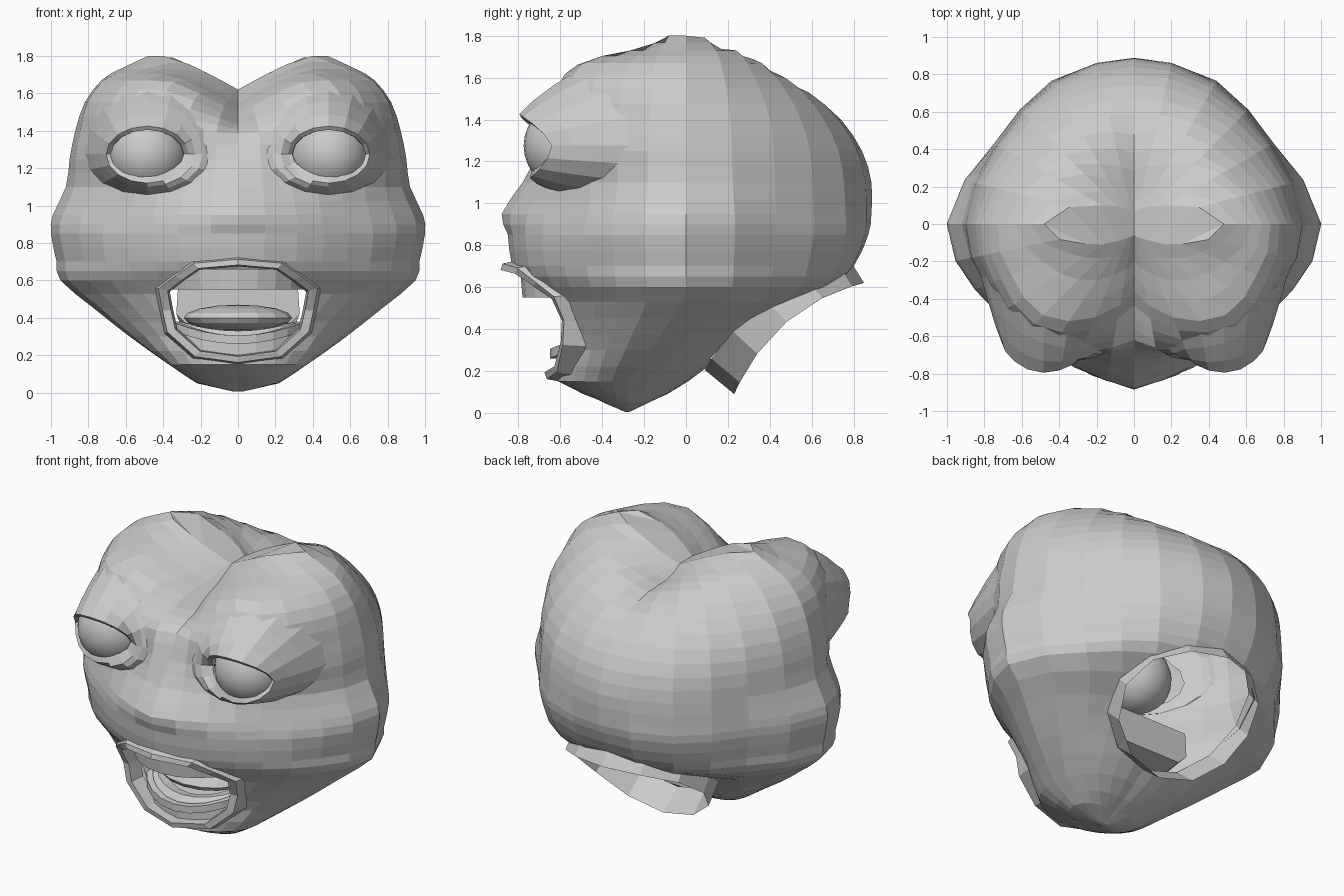
import bpy, bmesh
from math import sin, cos, pi, radians
from mathutils import Vector
from mathutils.bvhtree import BVHTree

if "Cube" in bpy.data.objects:
    bpy.data.objects.remove(bpy.data.objects["Cube"])

grey = bpy.data.materials.new("plain grey")
grey.diffuse_color = (0.6, 0.6, 0.6, 1)
grey.use_nodes = True
grey.node_tree.nodes["Principled BSDF"].inputs["Base Color"].default_value = grey.diffuse_color


def loft(name, rings, closed=True, caps=False, mirror=False, strip_top=False):
    """Skin a list of equal-length point rings."""
    bm = bmesh.new()
    vs = [[bm.verts.new(p) for p in r] for r in rings]
    n = len(rings[0])
    for a, b in zip(vs, vs[1:]):
        for i in range(n if closed else n - 1):
            j = (i + 1) % n
            bm.faces.new((a[i], a[j], b[j], b[i]))
    if caps:
        bm.faces.new(vs[0])
        if not strip_top:
            bm.faces.new(vs[-1])
    if strip_top:  # close the crown with front-to-back strips
        t, h = vs[-1], n // 2
        for s in (1, -1):
            for i in range(h // 2):
                q = [t[s * i], t[s * (i + 1)], t[(s * (h - 1 - i)) % n], t[(s * (h - i)) % n]]
                bm.faces.new(list(dict.fromkeys(q)))
    bmesh.ops.recalc_face_normals(bm, faces=bm.faces)
    me = bpy.data.meshes.new(name)
    bm.to_mesh(me)
    bm.free()
    me.materials.append(grey)
    ob = bpy.data.objects.new(name, me)
    bpy.context.collection.objects.link(ob)
    if mirror:
        ob.modifiers.new("mirror", 'MIRROR').use_mirror_merge = False
    return ob


def refine(rows):
    """Insert a smooth midpoint row between each pair of rows."""
    out = []
    for i in range(len(rows) - 1):
        p, a, b, q = (rows[max(i - 1, 0)], rows[i], rows[i + 1], rows[min(i + 2, len(rows) - 1)])
        out += [a, [(9 * (u + v) - s - t) / 16 for s, u, v, t in zip(p, a, b, q)]]
    return out + [rows[-1]]


# Head: horizontal sections (height, then radii from the face round to the back)
angles = [0, 22.5, 45, 67.5, 90, 120, 150, 180]
sections = [
    [.05, .10, .12, .16, .20, .22, .18, .12, .10],
    [.15, .33, .34, .36, .38, .37, .36, .32, .28],
    [.30, .42, .44, .47, .54, .58, .50, .40, .36],
    [.45, .58, .59, .63, .70, .77, .63, .48, .38],
    [.60, .75, .75, .78, .87, .95, .80, .75, .68],
    [.70, .83, .81, .82, .89, .97, .83, .83, .80],
    [.85, .85, .83, .83, .92, 1.0, .86, .88, .87],
    [.95, .88, .82, .81, .90, .99, .86, .88, .885],
    [1.10, .78, .75, .78, .85, .92, .85, .87, .885],
    [1.25, .70, .72, .79, .86, .90, .84, .84, .84],
    [1.40, .62, .73, .81, .84, .87, .80, .76, .74],
    [1.55, .50, .67, .79, .81, .82, .70, .63, .58],
    [1.67, .36, .54, .69, .71, .73, .58, .46, .38],
    [1.73, .20, .30, .42, .53, .63, .48, .28, .20],
    [1.80, .06, .08, .13, .28, .48, .20, .10, .06],
]
cols = refine([[radians(a)] + [s[i + 1] for s in sections] for i, a in enumerate(angles)])
heights = [s[0] for s in sections]
ang = [c[0] for c in cols]
rows = refine([[h] + [c[k + 1] for c in cols] for k, h in enumerate(heights)])


def head_point(z, a, r):
    cy = -.28 * min(1, max(0, (.55 - z) / .4))
    x, y = r * sin(a), cy - r * cos(a)
    # valley between the two top lobes, fading towards the back
    fade = min(1, max(0, (z - 1.38) / .25)) * min(1, max(0, (.75 - y) / .6))
    return (x, y, z - .18 * fade * max(0, 1 - abs(x) / .38) ** 1.2)


rings = []
for row in rows:
    half = [head_point(row[0], a, r) for a, r in zip(ang, row[1:])]
    rings.append(half + [(-x, y, z) for x, y, z in half[-2:0:-1]])
rings.insert(0, [(p[0] * .1, -.28 + (p[1] + .28) * .1, .005) for p in rings[0]])
head = loft("head", rings, caps=True, strip_top=True)
bm = bmesh.new()
bm.from_mesh(head.data)
skin = BVHTree.FromBMesh(bm)
bm.free()


def on_skin(x, z, sink=0.01):
    hit = skin.ray_cast(Vector((x, -3, z)), Vector((0, 1, 0)))[0]
    return (x, (hit.y if hit else -.3) + sink, z)


# Neck opening: saddle-shaped ring at an angle, with flared collar
def neck_ring(c, u, v, lift, sx):
    return [(sx * sin(t), c[0] + u * cos(t) - .6 * lift * sin(t) ** 2,
             c[1] + v * cos(t) + .8 * lift * sin(t) ** 2) for t in [2 * pi * k / 12 for k in range(12)]]


inner = neck_ring((.44, .46), .35, .255, .10, .45)
outer = neck_ring((.54, .355), .31, .265, .10, .46)
loft("neck_collar", [inner, outer])

# Mouth outline (right half), mirrored
half = [(0, .70), (.225, .68), (.32, .615), (.405, .55), (.385, .44), (.36, .33), (.22, .205), (0, .175)]
mouth = half + [(-x, z) for x, z in half[-2:0:-1]]


def mouth_ring(s, dy=None):
    out = []
    for x, z in mouth:
        y = -.665 - .21 * max(0, (z - .5) / .2) + .09 * abs(x) / .42
        X, Z = x * s, .45 + (z - .45) * s
        out.append(on_skin(X, Z, .015) if dy is None else (X, y + dy, Z))
    return out


loft("lips", [mouth_ring(1.10), mouth_ring(1.05, 0), mouth_ring(.93, -.01), mouth_ring(.90, .09)])

# Eyelids: hood from brow to lid rim around each eyeball
EX, EZ = .485, 1.275


def eye_ring(rx, up, down, dy=0.0, surface=False):
    out = []
    for k in range(16):
        c, s = cos(2 * pi * k / 16), sin(2 * pi * k / 16)
        x, z = EX + rx * c, EZ + s * (up if s > 0 else down)
        y = -.72 + (.08 if c > 0 else .04) * c * c - .075 * max(s, 0) - .025 * max(-s, 0) + dy
        out.append(on_skin(x, z) if surface else (x, y, z))
    return out


def blend(p, q, f, push):
    return [(a[0] + (b[0] - a[0]) * f, a[1] + (b[1] - a[1]) * f - push, a[2] + (b[2] - a[2]) * f) for a, b in zip(p, q)]


skin_r, rim = eye_ring(.34, .36, .22, surface=True), eye_ring(.22, .15, .155)
loft("eyelids", [skin_r, blend(skin_r, rim, .35, .02), blend(skin_r, rim, .7, .02), rim,
                 eye_ring(.195, .13, .11, .012), eye_ring(.19, .13, .11, .10)], mirror=True)
for s in (-1, 1):
    bpy.ops.mesh.primitive_uv_sphere_add(segments=24, ring_count=14, radius=.21, location=(s * EX, -.565, EZ))
    eye = bpy.context.object
    eye.name = "eyeball"
    eye.data.materials.append(grey)
    bpy.ops.object.shade_smooth()

# Cut the neck, mouth and eye openings, keeping the head an open shell
cutters = [
    loft("neck_cutter", [[(x, y - .12, z + .16) for x, y, z in inner], [(x, y + .36, z - .48) for x, y, z in inner]], caps=True),
    loft("mouth_cutter", [[(x, y, z) for x, _, z in mouth_ring(1.0, 0)] for y in (-1.3, -.3)], caps=True),
    loft("eye_cutter", [[(x, y, z) for x, _, z in eye_ring(.24, .24, .17)] for y in (-1.3, -.35)], caps=True)]
for c in cutters:
    m = head.modifiers.new("cut", 'BOOLEAN')
    m.operation, m.solver, m.object = 'DIFFERENCE', 'EXACT', c
dg = bpy.context.evaluated_depsgraph_get()
me = bpy.data.meshes.new_from_object(head.evaluated_get(dg))
head.modifiers.clear()
head.data = me
for c in cutters:
    bpy.data.objects.remove(c)
bm = bmesh.new()
bm.from_mesh(me)
walls = [f for f in bm.faces if f.calc_center_median().z < 1.55
         and skin.find_nearest(f.calc_center_median())[3] > .012]
bmesh.ops.delete(bm, geom=walls, context='FACES')
bmesh.ops.bisect_plane(bm, geom=bm.verts[:] + bm.edges[:] + bm.faces[:], plane_co=(0, 0, 0),
                       plane_no=(1, 0, 0), clear_inner=True)
bm.to_mesh(me)
bm.free()
head.modifiers.new("mirror", 'MIRROR')
me.materials.clear()
me.materials.append(grey)


# Mouth parts: teeth arcs, gum, tongue and throat box
def arc(rx, y0, ry, z, rise=0.0, n=10, span=1.35):
    ts = [-span + 2 * span * k / n for k in range(n + 1)]
    return [(rx * sin(t), y0 - ry * cos(t), z + rise * sin(t) ** 2) for t in ts]


loft("upper_teeth", [arc(.40, -.35, .44, .66), arc(.39, -.35, .43, .55), arc(.34, -.35, .38, .55)], closed=False)
loft("lower_gum", [arc(.37, -.3, .31, .17, .12), arc(.36, -.3, .31, .27, .08), arc(.31, -.3, .26, .33, .05),
                   arc(.25, -.3, .2, .32, .05)], closed=False)
for k in range(10):
    quad = lambda z: [arc(.365, -.3, .35, z, .08)[k], arc(.365, -.3, .35, z, .08)[k + 1],
                      arc(.33, -.3, .31, z, .08)[k + 1], arc(.33, -.3, .31, z, .08)[k]]
    loft("lower_tooth", [quad(.26), quad(.305)], caps=True)
bpy.ops.mesh.primitive_uv_sphere_add(segments=16, ring_count=8, location=(0, -.32, .40))
tongue = bpy.context.object
tongue.name = "tongue"
tongue.scale = (.29, .24, .07)
tongue.data.materials.append(grey)
box = [(.32, .57), (.33, .42), (.27, .27), (-.27, .27), (-.33, .42), (-.32, .57)]
throat = loft("throat", [[(x, -.5, z) for x, z in box], [(x, .08, max(z, .36)) for x, z in box]], caps=True)
bm = bmesh.new()
bm.from_mesh(throat.data)
bmesh.ops.delete(bm, geom=[f for f in bm.faces if f.calc_center_median().y < -.4], context='FACES')
bm.to_mesh(throat.data)
bm.free()
